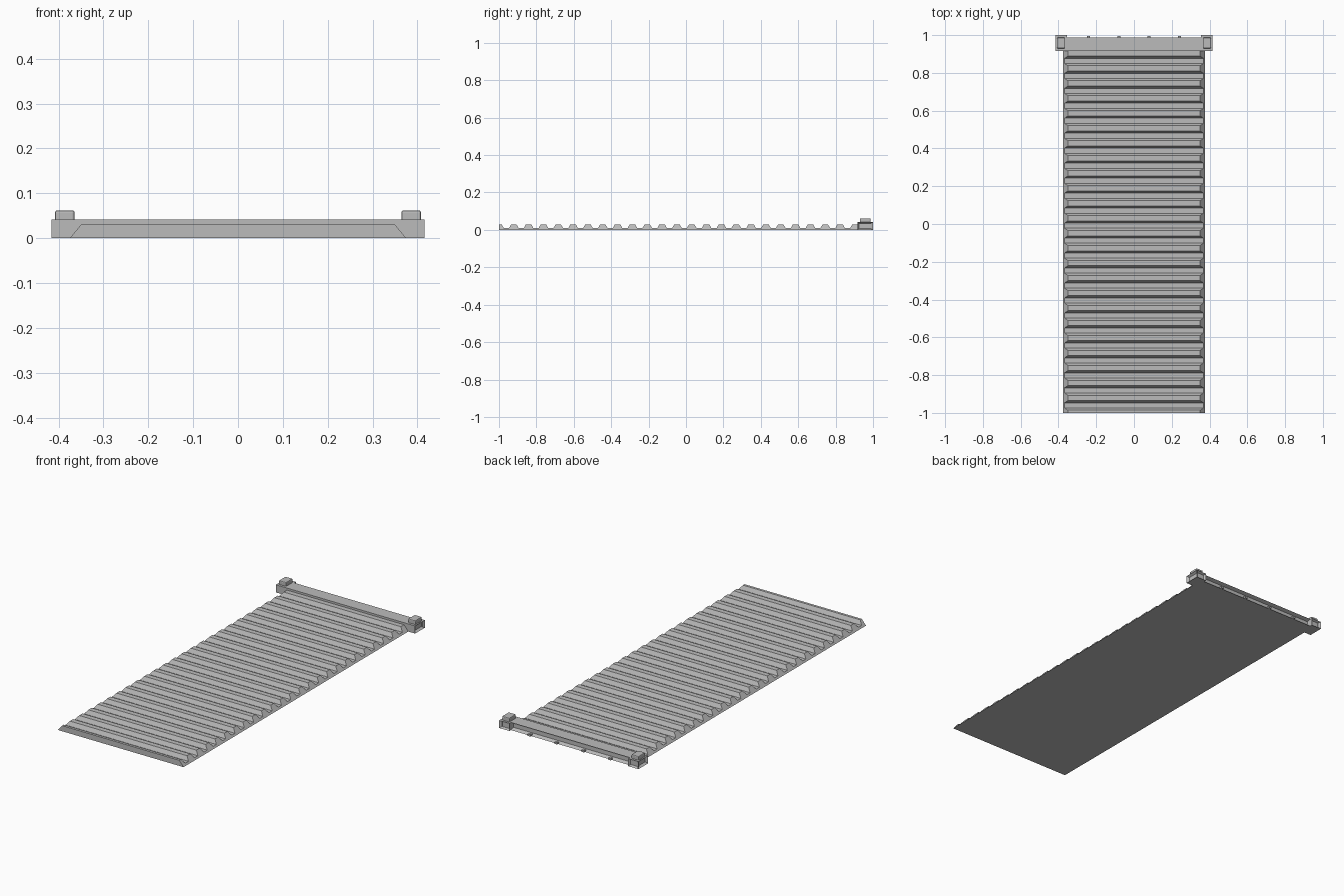
import bpy
import bmesh
from mathutils import Matrix, Vector

if "Cube" in bpy.data.objects:
    bpy.data.objects.remove(bpy.data.objects["Cube"], do_unlink=True)

grey = bpy.data.materials.new("light grey")
grey.use_nodes = True
tone = (0.5, 0.5, 0.5, 1)
grey.diffuse_color = tone
grey.node_tree.nodes["Principled BSDF"].inputs["Base Color"].default_value = tone


def finish(name, bm):
    bmesh.ops.recalc_face_normals(bm, faces=bm.faces)
    mesh = bpy.data.meshes.new(name)
    bm.to_mesh(mesh)
    bm.free()
    mesh.materials.append(grey)
    ob = bpy.data.objects.new(name, mesh)
    bpy.context.collection.objects.link(ob)
    return ob


def add_box(bm, lo, hi):
    lo, hi = Vector(lo), Vector(hi)
    size = Matrix.Diagonal((*(hi - lo), 1))
    return bmesh.ops.create_cube(bm, size=1, matrix=Matrix.Translation((lo + hi) / 2) @ size)


def recess(bm, direction, margin, depth):
    """Sink a panel into the face that points in the given direction."""
    bm.normal_update()
    face = max(bm.faces, key=lambda f: f.normal.dot(direction) * 10 + f.calc_center_median().dot(direction))
    bmesh.ops.inset_individual(bm, faces=[face], thickness=margin, depth=0)
    bmesh.ops.translate(bm, verts=face.verts, vec=-depth * Vector(direction))


# Ribbed sheet: trapezoid sections lofted along y, high on ribs and low between
PITCH, RIBS = 0.0793, 25
HIGH, LOW = 0.03, 0.009
TOP_HALF, FOOT_HALF = 0.014, 0.026
stations = []
for i in range(RIBS):
    mid = -1 + i * PITCH
    for dy, z in ((-FOOT_HALF, LOW), (-TOP_HALF, HIGH), (TOP_HALF, HIGH), (FOOT_HALF, LOW)):
        if mid + dy > -1:
            stations.append((mid + dy, z))
stations = [(-1, HIGH)] + stations + [(0.94, LOW)]

bm = bmesh.new()
rings = []
for y, z in stations:
    half = 0.375 - 0.025 * z / HIGH
    section = ((-0.375, 0), (-half, z), (half, z), (0.375, 0))
    rings.append([bm.verts.new((x, y, h)) for x, h in section])
for a, b in zip(rings, rings[1:]):
    for j in range(4):
        k = (j + 1) % 4
        bm.faces.new((a[j], a[k], b[k], b[j]))
bm.faces.new(rings[0])
bm.faces.new(rings[-1])
finish("ribbed_sheet", bm)

# Cross rail with a long groove in its back
bm = bmesh.new()
add_box(bm, (-0.36, 0.917, 0), (0.36, 0.987, 0.041))
recess(bm, (0, 1, 0), 0.011, 0.02)
finish("cross_rail", bm)

# Small nubs along the lower back edge of the rail
bm = bmesh.new()
for x in (-0.24, -0.08, 0.08, 0.24):
    add_box(bm, (x - 0.008, 0.98, 0.001), (x + 0.008, 0.996, 0.011))
finish("rail_nubs", bm)

# End caps with sunken outer and back panels, and a button on each
for side, label in ((1, "left"), (-1, "right")):
    x_in, x_out = sorted((side * 0.355, side * 0.416))
    bm = bmesh.new()
    add_box(bm, (x_in, 0.917, 0), (x_out, 1, 0.041))
    recess(bm, (side, 0, 0), 0.011, 0.012)
    recess(bm, (0, 1, 0), 0.009, 0.012)
    finish(label + "_end_cap", bm)

    x_in, x_out = sorted((side * 0.364, side * 0.408))
    bm = bmesh.new()
    add_box(bm, (x_in, 0.93, 0.036), (x_out, 0.987, 0.062))
    button = finish(label + "_button", bm)
    bevel = button.modifiers.new("soft edges", "BEVEL")
    bevel.width = 0.005
    bevel.segments = 2
